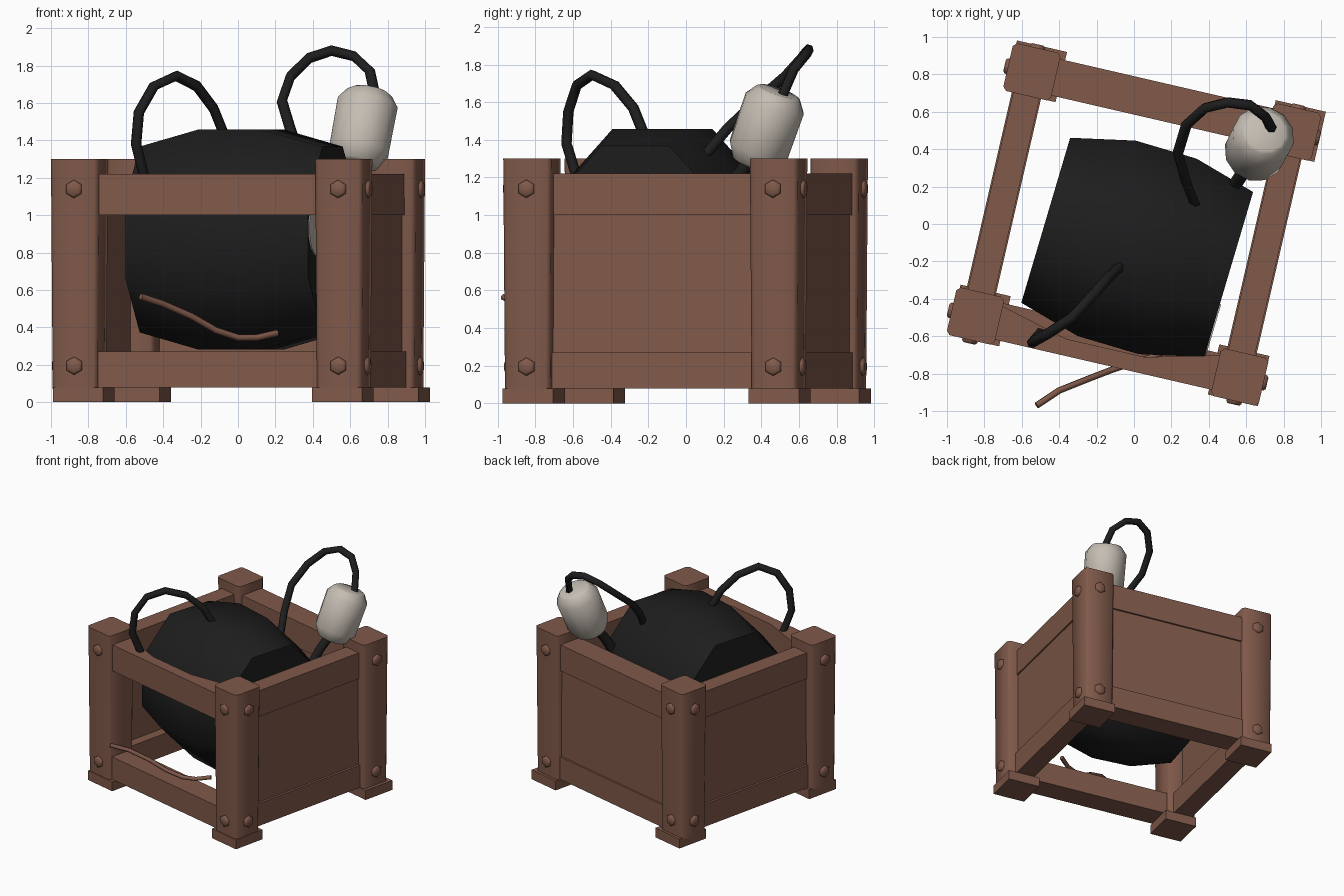
import bpy, bmesh, math
from mathutils import Vector, Matrix

if "Cube" in bpy.data.objects:
    bpy.data.objects.remove(bpy.data.objects["Cube"])

def material(name, rgb):
    m = bpy.data.materials.new(name)
    m.diffuse_color = (*rgb, 1)
    m.use_nodes = True
    m.node_tree.nodes["Principled BSDF"].inputs["Base Color"].default_value = m.diffuse_color
    return m

WOOD = material("brown_wood", (0.215, 0.1, 0.068))
BLACK = material("black_rubber", (0.0125, 0.0125, 0.0125))
WHITE = material("pale_grey", (0.56, 0.51, 0.45))
CRATE = Matrix.Rotation(math.radians(-13), 4, 'Z')

def add(name, bm, mat, matrix=Matrix(), angle=40):
    bmesh.ops.recalc_face_normals(bm, faces=bm.faces)
    mesh = bpy.data.meshes.new(name)
    bm.to_mesh(mesh)
    bm.free()
    mesh.materials.append(mat)
    ob = bpy.data.objects.new(name, mesh)
    bpy.context.collection.objects.link(ob)
    ob.matrix_world = matrix
    bpy.ops.object.select_all(action='DESELECT')
    ob.select_set(True)
    bpy.context.view_layer.objects.active = ob
    bpy.ops.object.shade_smooth_by_angle(angle=math.radians(angle))
    return ob

def box(name, centre, size, bottom_scale=1, bevel=0.0, hollow=0.0):
    """Wooden box in crate space; can narrow downwards or thin out on its +y side."""
    bm = bmesh.new()
    bmesh.ops.create_cube(bm, size=1)
    if hollow:
        long_edges = [e for e in bm.edges if abs(e.verts[0].co.x - e.verts[1].co.x) > 0.5]
        bmesh.ops.subdivide_edges(bm, edges=long_edges, cuts=5, use_grid_fill=True)
    for v in bm.verts:
        k = bottom_scale if v.co.z < 0 else 1
        thin = hollow * min(1, 3 * (0.5 - abs(v.co.x))) if v.co.y > 0 else 0
        v.co = Vector((v.co.x * size[0] * k, v.co.y * size[1] * k - thin, v.co.z * size[2]))
    if bevel:
        upright = [e for e in bm.edges if abs(e.verts[0].co.z - e.verts[1].co.z) > 0.5]
        bmesh.ops.bevel(bm, geom=upright, offset=bevel, segments=1, affect='EDGES')
    return add(name, bm, WOOD, CRATE @ Matrix.Translation(centre), 50)

def lathe(name, rings, sides, mat, matrix, angle=40):
    """Capped barrel along local z from (height, radius) rings, flats on the axes."""
    bm = bmesh.new()
    loops = []
    for h, r in rings:
        loops.append([bm.verts.new((r * math.cos(a), r * math.sin(a), h))
                      for a in [2 * math.pi * (i + 0.5) / sides for i in range(sides)]])
    for a, b in zip(loops, loops[1:]):
        for i in range(sides):
            j = (i + 1) % sides
            bm.faces.new((a[i], a[j], b[j], b[i]))
    bm.faces.new(loops[0])
    bm.faces.new(loops[-1])
    return add(name, bm, mat, matrix, angle)

def tube(name, points, radius, mat, sides=6):
    """Swept tube through a list of points."""
    pts = [Vector(p) for p in points]
    bm = bmesh.new()
    loops = []
    side = None
    for i, p in enumerate(pts):
        t = (pts[min(i + 1, len(pts) - 1)] - pts[max(i - 1, 0)]).normalized()
        side = t.orthogonal() if side is None else side - t * side.dot(t)
        side.normalize()
        up = t.cross(side)
        loops.append([bm.verts.new(p + radius * (side * math.cos(a) + up * math.sin(a)))
                      for a in [2 * math.pi * k / sides for k in range(sides)]])
    for a, b in zip(loops, loops[1:]):
        for i in range(sides):
            j = (i + 1) % sides
            bm.faces.new((a[i], a[j], b[j], b[i]))
    bm.faces.new(loops[0])
    bm.faces.new(loops[-1])
    return add(name, bm, mat, angle=65)

# Corner posts with feet and bolts
for sx in (-1, 1):
    for sy in (-1, 1):
        px = sx * 0.715 + (0.02 if sx > 0 > sy else 0)
        py = sy * 0.67
        box("corner_post", (px, py, 0.685), (0.262, 0.262, 1.23), 0.94, 0.02)
        box("foot", (sx * 0.71 + 0.017, py + 0.008, 0.04), (0.275, 0.275, 0.08))
        for z, out in ((1.14, 0.128), (0.195, 0.122)):
            spots = ((Vector((px + sx * out, py, z)), Vector((sx, 0, 0))),
                     (Vector((px, py + sy * out, z)), Vector((0, sy, 0))))
            for pos, normal in spots:
                turn = normal.to_track_quat('Z', 'Y').to_matrix().to_4x4()
                lathe("bolt", [(-0.02, 0.048), (0.012, 0.048), (0.022, 0.036)], 6, WOOD,
                      CRATE @ Matrix.Translation(pos) @ turn, 65)

# Upper and lower rails on all four sides, the upper front one hollowed behind
for z, h, w in ((1.11, 0.22, 0.145), (0.175, 0.19, 0.16)):
    for s in (-1, 1):
        box("side_rail", (s * 0.715, 0, z), (w, 1.2, h))
        hollow = 0.11 if s < 0 and z > 1 else 0
        box("cross_rail", (0, s * 0.67, z), (1.3, 0.2, h), hollow=hollow)

# Side and back panels, front stays open
for s in (-1, 1):
    box("side_panel", (s * 0.745, 0, 0.635), (0.06, 1.2, 0.8))
box("back_panel", (0, 0.725, 0.635), (1.3, 0.06, 0.8))

# Eight-sided black barrel lying across the crate
k = 1 / math.cos(math.pi / 8)
place = Matrix.Translation((0.017, -0.125, 0.87)) @ Matrix.Rotation(math.radians(-16.5), 4, 'Z')
along = Matrix.Rotation(math.pi / 2, 4, 'Y')
lathe("barrel", [(-0.51, 0.46 * k), (-0.17, 0.545 * k), (0.17, 0.545 * k), (0.51, 0.46 * k)],
      8, BLACK, place @ Matrix.Diagonal((1, 1, 1.08, 1)) @ along, 50)
# Pale patch on the barrel end, near the front
lathe("end_patch", [(0.0, 0.15), (0.008, 0.15)], 12, WHITE,
      place @ Matrix.Translation((0.509, -0.31, 0.06)) @ along)

# Pale float tilted over the back right corner
axis = Vector((0.08, 0.15, 0.43)).normalized()
lathe("float", [(-0.225, 0.105), (-0.215, 0.12), (-0.14, 0.165), (0.125, 0.168),
                (0.185, 0.125), (0.195, 0.11)],
      12, WHITE, Matrix.Translation((0.67, 0.43, 1.475))
      @ axis.to_track_quat('Z', 'Y').to_matrix().to_4x4(), 60)

# Hoses
tube("left_hose", [(-0.5, -0.58, 1.2), (-0.545, -0.635, 1.38), (-0.53, -0.625, 1.55),
                   (-0.45, -0.58, 1.69), (-0.33, -0.5, 1.745), (-0.22, -0.38, 1.69),
                   (-0.13, -0.28, 1.57), (-0.07, -0.22, 1.42)], 0.029, BLACK)
tube("right_hose", [(0.34, 0.07, 1.28), (0.28, 0.22, 1.46), (0.235, 0.38, 1.61),
                    (0.28, 0.53, 1.74), (0.38, 0.62, 1.84), (0.5, 0.65, 1.88),
                    (0.62, 0.635, 1.85), (0.705, 0.57, 1.77), (0.735, 0.51, 1.63)], 0.029, BLACK)
tube("float_stub", [(0.62, 0.35, 1.3), (0.58, 0.27, 1.2), (0.54, 0.21, 1.08)], 0.038, BLACK)

# Loose twig at the front opening
tube("twig", [(-0.52, -0.97, 0.565), (-0.4, -0.89, 0.525), (-0.25, -0.83, 0.46),
              (-0.12, -0.78, 0.385), (0.0, -0.74, 0.345), (0.1, -0.71, 0.345),
              (0.21, -0.66, 0.37)], 0.018, WOOD)
